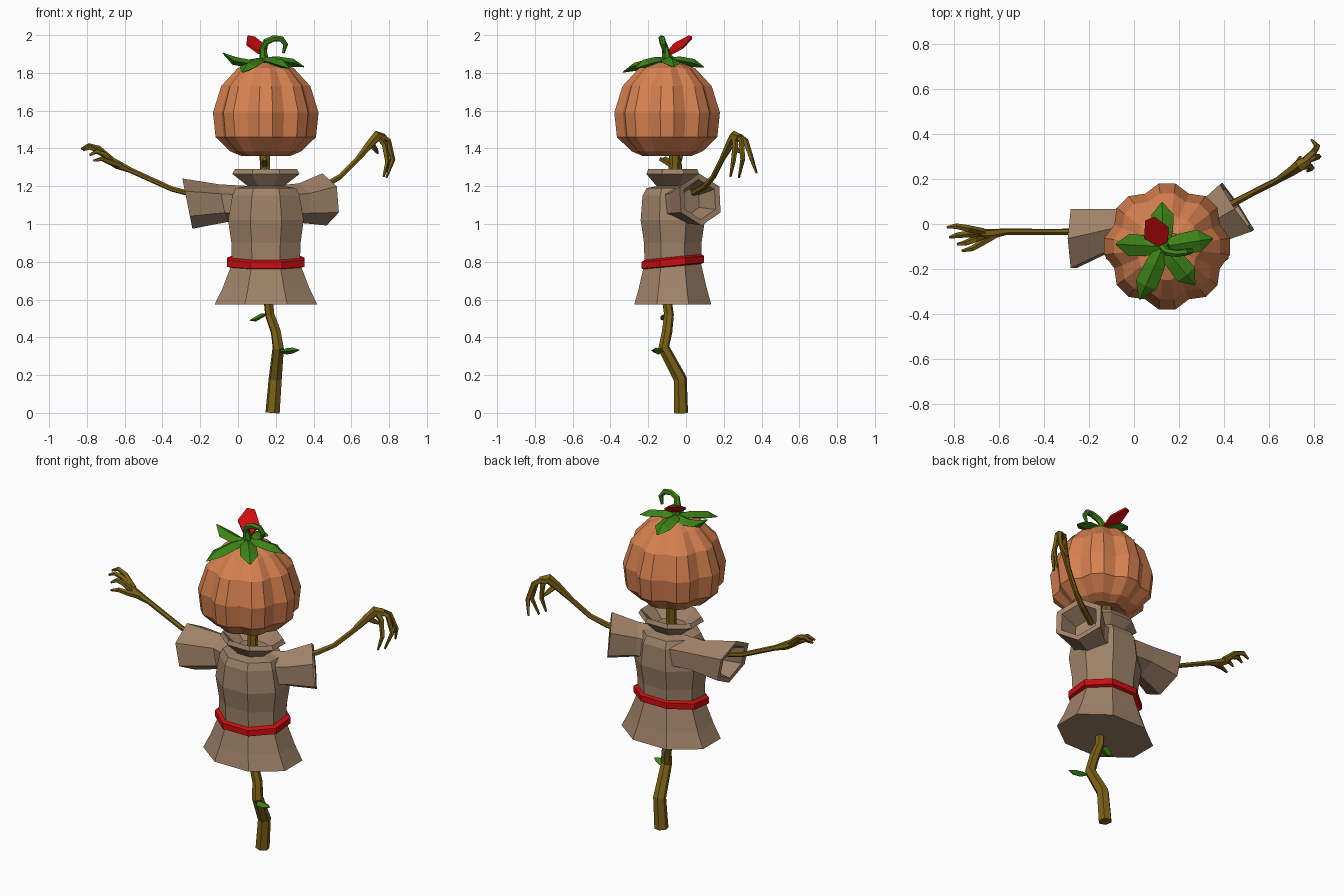
import bpy, bmesh, math
from mathutils import Vector as V


def material(name, rgb):
    m = bpy.data.materials.new(name)
    m.diffuse_color = (*rgb, 1)
    return m


ORANGE = material("pumpkin_orange", (0.68, 0.22, 0.08))
CLOTH = material("tan_cloth", (0.35, 0.225, 0.14))
WOOD = material("brown_wood", (0.2, 0.12, 0.008))
GREEN = material("leaf_green", (0.045, 0.23, 0.008))
RED = material("red", (0.62, 0.004, 0.005))


def loft(name, rings, mat, closed=False):
    """Skin equal-length rings; cap the ends, or join last to first."""
    bm = bmesh.new()
    loops = [[bm.verts.new(p) for p in r] for r in rings]
    n = len(loops[0])
    pairs = list(zip(loops, loops[1:]))
    if closed:
        pairs.append((loops[-1], loops[0]))
    else:
        bm.faces.new(loops[0])
        bm.faces.new(loops[-1])
    for a, b in pairs:
        for i in range(n):
            j = (i + 1) % n
            bm.faces.new((a[i], a[j], b[j], b[i]))
    bmesh.ops.recalc_face_normals(bm, faces=bm.faces)
    mesh = bpy.data.meshes.new(name)
    bm.to_mesh(mesh)
    bm.free()
    ob = bpy.data.objects.new(name, mesh)
    bpy.context.collection.objects.link(ob)
    mesh.materials.append(mat)
    return ob


def ring(c, u, v, n, phase=0.0):
    return [c + u * math.cos(phase + math.tau * i / n) + v * math.sin(phase + math.tau * i / n)
            for i in range(n)]


def directions(pts):
    last = len(pts) - 1
    return [(pts[min(i + 1, last)] - pts[max(i - 1, 0)]).normalized() for i in range(len(pts))]


def tube(name, pts, radii, mat=WOOD, n=6):
    """Tapered limb along a path."""
    pts = [V(p) for p in pts]
    dirs = directions(pts)
    u = dirs[0].orthogonal()
    rings = []
    for p, d, r in zip(pts, dirs, radii):
        u = (u - d * u.dot(d)).normalized()
        rings.append(ring(p, u * r, d.cross(u) * r, n))
    return loft(name, rings, mat)


def leaf(name, pts, widths, thick, mat=GREEN):
    """Ridged leaf with a diamond cross-section."""
    pts = [V(p) for p in pts]
    rings = []
    for p, d, w in zip(pts, directions(pts), widths):
        side = d.cross(V((0, 0, 1))).normalized()
        t = min(thick, w * 0.6)
        rings.append(ring(p, side * w, side.cross(d) * t, 4))
    return loft(name, rings, mat)


# Pumpkin head: eight lobes, each with two ridge lines and a groove
CX, CY = 0.147, -0.10
rings = []
for z, r in ((1.385, 0.05), (1.36, 0.13), (1.385, 0.19), (1.46, 0.268), (1.59, 0.282),
             (1.73, 0.238), (1.825, 0.15), (1.855, 0.07), (1.845, 0.03)):
    loop = []
    for k in range(24):
        a = math.tau * (k + 0.5) / 24 - math.tau / 48 + math.radians(7.5)
        rr = r * (0.9 if k % 3 == 1 else 1.0)
        loop.append(V((CX + rr * math.cos(a), CY + rr * math.sin(a), z)))
    rings.append(loop)
loft("pumpkin_head", rings, ORANGE)

# Tunic with flared skirt, shoulders and open collar
BX, BY = 0.148, -0.07
K = 1 / math.cos(math.pi / 8)


def oval(z, rx, ry, tilt=0.0, y0=BY):
    loop = ring(V((BX, y0, z)), V((rx * K, 0, 0)), V((0, ry * K, 0)), 8, math.pi / 8)
    for p in loop:
        p.z += tilt * (p.y - y0)
    return loop


loft("tunic", [oval(z, rx, ry) for z, rx, ry in (
    (0.573, 0.272, 0.204), (0.66, 0.23, 0.18), (0.79, 0.18, 0.15), (0.90, 0.183, 0.152),
    (1.02, 0.2, 0.17), (1.15, 0.178, 0.16), (1.19, 0.16, 0.14), (1.2, 0.095, 0.085),
    (1.265, 0.178, 0.14), (1.29, 0.165, 0.13), (1.22, 0.085, 0.075))], CLOTH)

# Belt
loft("belt", [oval(z, rx, ry, 0.1) for z, rx, ry in (
    (0.772, 0.175, 0.145), (0.78, 0.205, 0.165), (0.815, 0.205, 0.165),
    (0.828, 0.175, 0.145))], RED, closed=True)


# Hollow sleeves
def sleeve(name, stations, side, lean):
    """Hexagonal sleeve; each station is centre, half width, half height."""
    up = V((lean[0], lean[1], 1))
    rings = [ring(V(c), V(side) * w * 1.12, up * h, 6, math.pi / 2) for c, w, h in stations]
    return loft(name, rings, CLOTH)


sleeve("sleeve_left", [((0.10, -0.04, 1.10), 0.12, 0.10), ((-0.08, -0.02, 1.11), 0.09, 0.10),
                       ((-0.268, -0.065, 1.108), 0.135, 0.133),
                       ((-0.265, -0.065, 1.108), 0.105, 0.103),
                       ((-0.14, -0.04, 1.11), 0.06, 0.065)], (0, 1, 0), (-0.2, 0))
sleeve("sleeve_right", [((0.18, -0.05, 1.10), 0.12, 0.10), ((0.33, 0.0, 1.11), 0.10, 0.105),
                        ((0.458, 0.075, 1.13), 0.13, 0.138),
                        ((0.455, 0.073, 1.13), 0.10, 0.106),
                        ((0.36, 0.02, 1.12), 0.06, 0.065)], (0.56, -0.83, 0), (-0.08, -0.05))

# Wooden post, running up through the tunic into the head
tube("post", [(0.183, -0.027, 0), (0.197, -0.03, 0.18), (0.213, -0.118, 0.345),
              (0.2, -0.1, 0.43), (0.168, -0.09, 0.52), (0.158, -0.105, 0.62),
              (0.145, -0.07, 1.1), (0.142, -0.06, 1.4)],
     [0.039, 0.036, 0.031, 0.028, 0.026, 0.026, 0.026, 0.03])
tube("neck_twig", [(0.142, -0.06, 1.3), (0.142, -0.1, 1.325), (0.14, -0.14, 1.345)],
     [0.02, 0.015, 0.011], n=5)

# Arms and palms
tube("arm_left", [(-0.05, -0.035, 1.15), (-0.27, -0.035, 1.165), (-0.35, -0.035, 1.185),
                  (-0.57, -0.035, 1.285), (-0.64, -0.045, 1.315), (-0.7, -0.045, 1.35)],
     [0.018, 0.015, 0.014, 0.015, 0.024, 0.02])
tube("arm_right", [(0.32, 0.03, 1.16), (0.455, 0.10, 1.2), (0.54, 0.145, 1.25),
                   (0.63, 0.19, 1.34), (0.7, 0.235, 1.425), (0.735, 0.26, 1.465),
                   (0.775, 0.285, 1.455)],
     [0.018, 0.017, 0.015, 0.015, 0.024, 0.03, 0.022])

# Fingers
fingers = {
    "left": [((-0.67, -0.035, 1.34), (-0.74, -0.02, 1.40), (-0.79, -0.01, 1.415), (-0.83, -0.015, 1.397)),
             ((-0.68, -0.045, 1.34), (-0.74, -0.045, 1.39), (-0.785, -0.05, 1.405), (-0.82, -0.06, 1.39)),
             ((-0.67, -0.055, 1.33), (-0.71, -0.07, 1.37), (-0.75, -0.085, 1.385), (-0.785, -0.09, 1.365)),
             ((-0.62, -0.05, 1.31), (-0.67, -0.08, 1.325), (-0.72, -0.11, 1.345), (-0.765, -0.12, 1.335))],
    "right": [((0.755, 0.28, 1.465), (0.795, 0.315, 1.44), (0.815, 0.345, 1.35), (0.79, 0.373, 1.27)),
              ((0.755, 0.275, 1.465), (0.795, 0.295, 1.44), (0.82, 0.3, 1.34), (0.785, 0.28, 1.245)),
              ((0.745, 0.255, 1.46), (0.775, 0.262, 1.42), (0.79, 0.25, 1.33), (0.77, 0.235, 1.25)),
              ((0.7, 0.235, 1.435), (0.715, 0.25, 1.41), (0.73, 0.275, 1.39), (0.74, 0.3, 1.375))]}
for side, paths in fingers.items():
    for i, path in enumerate(paths):
        tube(f"finger_{side}_{i + 1}", path, [0.017, 0.016, 0.013, 0.006], n=5)

# Leaves on the post
leaf("post_leaf_left", [(0.16, -0.1, 0.525), (0.125, -0.105, 0.515), (0.09, -0.11, 0.495),
                        (0.062, -0.11, 0.49)], [0.005, 0.028, 0.026, 0.003], 0.012)
leaf("post_leaf_right", [(0.22, -0.125, 0.325), (0.255, -0.145, 0.325), (0.29, -0.16, 0.33),
                         (0.326, -0.165, 0.333)], [0.005, 0.028, 0.026, 0.003], 0.018)

# Crown of five leaves; each entry is a tip position
crown = V((0.13, -0.1, 1.865))
for i, tip in enumerate([(0.125, 0.095, 1.83), (0.35, -0.065, 1.832), (0.27, -0.27, 1.825),
                         (0.025, -0.335, 1.803), (-0.08, -0.09, 1.905)]):
    tip = V(tip)
    pts = [crown.lerp(tip, t) for t in (0, 0.35, 0.72, 1)]
    bend = 0.012 if tip.z < 1.9 else -0.03
    pts[1].z += bend
    pts[2].z += bend
    leaf(f"crown_leaf_{i + 1}", pts, [0.028, 0.045, 0.05, 0.004], 0.022)

# Curled stalk
tube("stalk", [(0.14, -0.1, 1.84), (0.133, -0.11, 1.93), (0.15, -0.125, 1.965),
               (0.19, -0.13, 1.983), (0.23, -0.125, 1.98), (0.252, -0.12, 1.95),
               (0.24, -0.115, 1.905)],
     [0.028, 0.019, 0.018, 0.017, 0.016, 0.014, 0.007], GREEN)

# Red petal tilted behind the stalk
outline = [(0.105, -0.1), (0.15, -0.08), (0.155, -0.015), (0.09, 0.033), (0.05, 0.015), (0.045, -0.065)]
plate = [V((x, y, 1.945 - 0.4 * (x - 0.1) + 0.55 * (y + 0.035))) for x, y in outline]
loft("red_petal", [[p + V((0, 0, s)) for p in plate] for s in (-0.006, 0.006)], RED)
